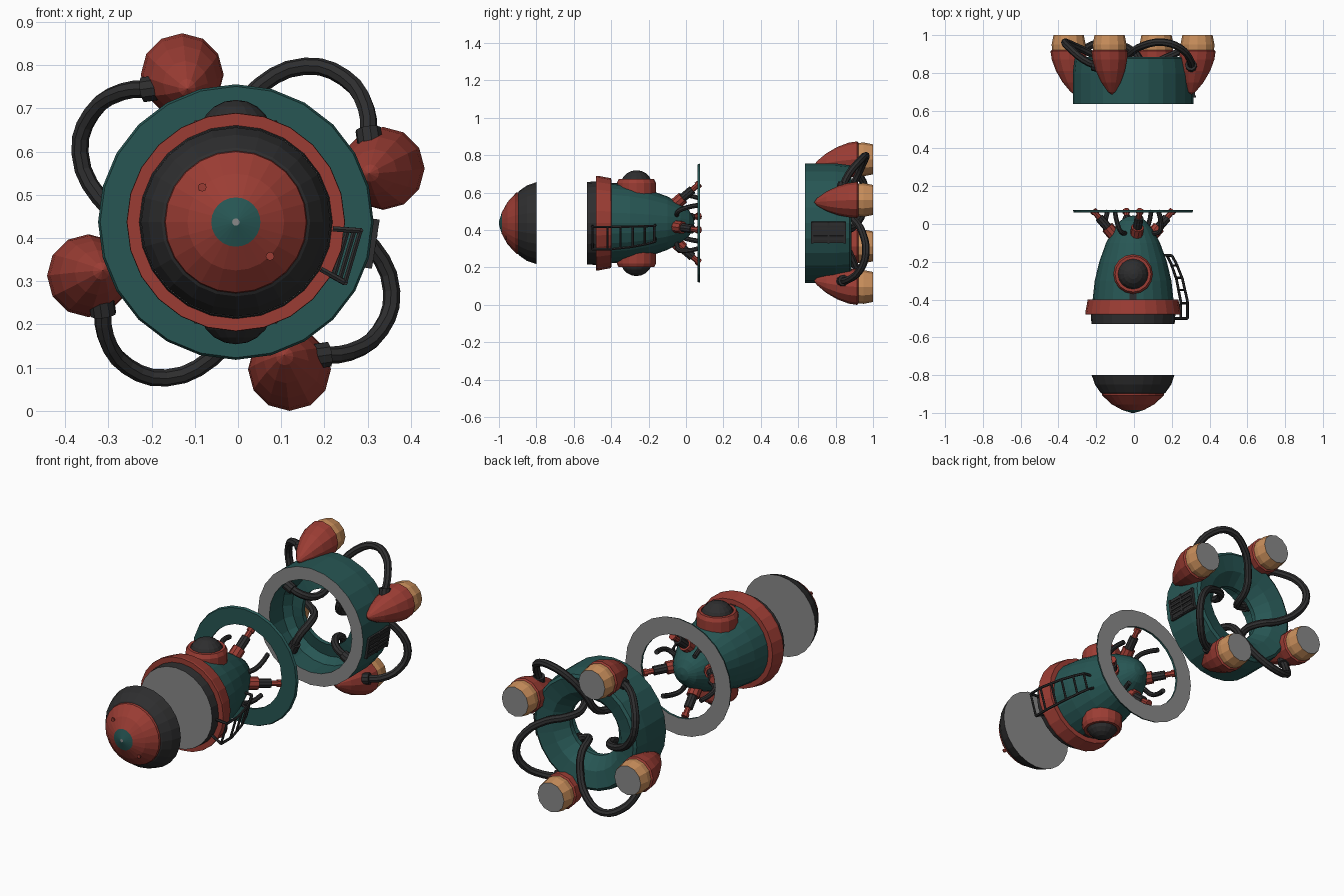
import bpy, bmesh, math
from mathutils import Vector, Matrix

if "Cube" in bpy.data.objects:
    bpy.data.objects.remove(bpy.data.objects["Cube"])

CX, CZ = -0.005, 0.437          # rocket axis runs along y


def mat(name, col):
    m = bpy.data.materials.new(name)
    m.diffuse_color = (*col, 1)
    m.use_nodes = True
    m.node_tree.nodes["Principled BSDF"].inputs["Base Color"].default_value = m.diffuse_color
    return m


TEAL, RED, DARK, GREY, TAN = range(5)
MATS = [mat("teal paint", (0.02, 0.093, 0.088)), mat("red paint", (0.33, 0.046, 0.034)),
        mat("dark rubber", (0.027, 0.027, 0.028)), mat("grey cut", (0.25, 0.25, 0.25)),
        mat("tan flame", (0.58, 0.27, 0.105))]


def P(r, deg, y):
    a = math.radians(deg)
    return Vector((CX + r * math.cos(a), y, CZ + r * math.sin(a)))


def finish(bm, name):
    bmesh.ops.remove_doubles(bm, verts=bm.verts, dist=1e-5)
    bmesh.ops.recalc_face_normals(bm, faces=bm.faces)
    me = bpy.data.meshes.new(name)
    bm.to_mesh(me)
    bm.free()
    for m in MATS:
        me.materials.append(m)
    ob = bpy.data.objects.new(name, me)
    bpy.context.collection.objects.link(ob)
    return ob


def lathe(name, prof, o=None, d=(0, 1, 0), n=24):
    """Spin (height, radius, colour of the band to the next point) round direction d."""
    o = P(0, 0, 0) if o is None else o
    q = Vector(d).to_track_quat('Z', 'Y')
    bm = bmesh.new()
    rings = []
    for h, r, _ in prof:
        rings.append([bm.verts.new(o + q @ Vector((r * math.cos(t), r * math.sin(t), h)))
                      for t in (2 * math.pi * i / n for i in range(n))])
    for k in range(len(prof) - 1):
        for i in range(n):
            j = (i + 1) % n
            f = bm.faces.new((rings[k][i], rings[k][j], rings[k + 1][j], rings[k + 1][i]))
            f.material_index = prof[k][2]
    return finish(bm, name)


def rod(name, a, b, r, m, n=8):
    L = (b - a).length
    return lathe(name, [(0, 0, m), (0, r, m), (L, r, m), (L, 0, m)], a, b - a, n)


def tube(name, pts, r, m, res=3):
    cu = bpy.data.curves.new(name, 'CURVE')
    cu.dimensions = '3D'
    cu.bevel_depth = r
    cu.bevel_resolution = 2
    cu.resolution_u = res
    cu.use_fill_caps = True
    sp = cu.splines.new('BEZIER')
    sp.bezier_points.add(len(pts) - 1)
    for bp, p in zip(sp.bezier_points, pts):
        bp.co = p
        bp.handle_left_type = bp.handle_right_type = 'AUTO'
    tmp = bpy.data.objects.new(name + "_path", cu)
    bpy.context.collection.objects.link(tmp)
    bpy.context.view_layer.update()
    me = bpy.data.meshes.new_from_object(tmp.evaluated_get(bpy.context.evaluated_depsgraph_get()))
    bpy.data.objects.remove(tmp)
    me.materials.clear()
    for mm in MATS:
        me.materials.append(mm)
    for p in me.polygons:
        p.material_index = m
        p.use_smooth = False
    ob = bpy.data.objects.new(name, me)
    bpy.context.collection.objects.link(ob)
    return ob


def box(name, r, deg, y, size, m):
    """Box on the hull; size is radial, along y, tangential."""
    bm = bmesh.new()
    M = (Matrix.Translation(P(r, deg, y)) @ Matrix.Rotation(-math.radians(deg), 4, 'Y')
         @ Matrix.Diagonal((*size, 1)))
    bmesh.ops.create_cube(bm, size=1, matrix=M)
    for f in bm.faces:
        f.material_index = m
    return finish(bm, name)


# Nose slice
lathe("nose_cone", [(-1.0, 0, GREY), (-1.0, .0085, TEAL), (-.985, .057, RED), (-.955, .112, RED),
                    (-.908, .163, RED), (-.897, .165, DARK), (-.893, .172, DARK),
                    (-.85, .202, DARK), (-.8, .219, GREY), (-.8, 0, GREY)])
for i, (r, a) in enumerate([(.112, 134), (.112, -45)]):
    p = P(r, a, -.96)
    rod("nose_rivet_%d" % i, p, p + Vector((0, -.006, 0)), .01, RED)

# Main hull slice
lathe("hull", [(-.53, 0, GREY), (-.53, .22, DARK), (-.478, .224, TEAL), (-.40, .214, TEAL),
               (-.3, .203, TEAL), (-.2, .179, TEAL), (-.1, .143, TEAL), (-.03, .105, TEAL),
               (.015, .07, TEAL), (.038, .035, TEAL), (.045, 0, TEAL)])
lathe("hull_band", [(-.48, .21, RED), (-.48, .252, RED), (-.47, .253, RED), (-.40, .24, RED),
                    (-.398, .2, RED)])

# Portholes above and below
for s, nm in ((1, "upper"), (-1, "lower")):
    o = P(0, 0, -.265)
    lathe(nm + "_porthole_ring", [(.15, .105, RED), (.215, .105, RED), (.235, .095, RED),
                                  (.235, .08, RED), (.2, .08, RED)], o, (0, 0, s), 16)
    dome = [(.2, .085, DARK)] + [(.2 + .083 * math.sin(t), .085 * math.cos(t), DARK)
                                 for t in (math.radians(18 * k) for k in range(1, 6))]
    lathe(nm + "_porthole_dome", dome, o, (0, 0, s), 16)
    box(nm + "_porthole_strap", .208, 90 * s, -.375, (.012, .06, .035), DARK)

# Cut mounting ring
lathe("mount_ring", [(.062, .225, TEAL), (.062, .314, TEAL), (.075, .319, GREY),
                     (.075, .225, TEAL), (.062, .225, TEAL)])

# Struts and short hoses between hull and ring
for k in range(4):
    a = -10 + 90 * k
    p, q = P(.105, a, -.055), P(.215, a, .072)
    rod("strut_base_%d" % k, p, p.lerp(q, .3), .034, RED, 10)
    rod("strut_body_%d" % k, p.lerp(q, .3), p.lerp(q, .7), .024, DARK, 10)
    rod("strut_piston_%d" % k, p.lerp(q, .7), p.lerp(q, .93), .015, RED, 8)
    rod("strut_foot_%d" % k, p.lerp(q, .9), q, .02, RED, 8)
    b = a + 32
    tube("hull_hose_%d" % k, [P(.115, b, -.05), P(.155, b + 3, -.04), P(.17, b + 8, .01),
                              P(.165, b + 14, .072)], .013, DARK)

# Ladder with two curved rails
path = [(.225, -.50), (.289, -.50), (.289, -.41), (.262, -.29), (.23, -.21), (.205, -.165), (.15, -.165)]
for nm, a in (("upper", -4), ("lower", -29)):
    for i in range(len(path) - 1):
        rod("ladder_%s_rail_%d" % (nm, i), P(path[i][0], a, path[i][1]),
            P(path[i + 1][0], a, path[i + 1][1]), .007, DARK, 6)
for i, (r, y) in enumerate([(.289, -.5), (.289, -.42), (.275, -.35), (.26, -.285), (.235, -.22), (.205, -.17)]):
    rod("ladder_rung_%d" % i, P(r, -4, y), P(r, -29, y), .006, DARK, 6)

# Rear engine housing
lathe("engine_housing", [(.635, .25, GREY), (.635, .319, TEAL), (.80, .319, TEAL), (.875, .31, TEAL),
                         (.885, .295, TEAL), (.865, .21, TEAL), (.80, .15, TEAL), (.775, .15, TEAL),
                         (.79, .22, TEAL), (.75, .25, TEAL), (.635, .25, TEAL)])

# Vent grille on the housing
box("vent_panel", .311, -9, .762, (.022, .18, .115), DARK)
for i in range(5):
    box("vent_slat_%d" % i, .324, -9 - 8 + 4 * i, .762, (.01, .165, .012), DARK)
for i in range(3):
    box("vent_bar_%d" % i, .322, -9, .675 + .087 * i, (.012, .012, .115), DARK)

# Boosters, flames and long hoses
for k in range(4):
    a = 20 + 90 * k
    o = P(.363, a, 0)
    inward = (P(0, 0, 0) - o).normalized()
    pod = lathe("booster_%d" % k, [(.685, 0, RED), (.70, .02, RED), (.75, .052, RED), (.81, .077, RED),
                                   (.87, .092, RED), (.915, .096, RED), (.922, .088, RED),
                                   (.91, 0, RED)], o, n=12)
    for v in pod.data.vertices:
        v.co += inward * .035 * max(0, (.915 - v.co.y) / .23) ** 1.5
    lathe("booster_flame_%d" % k, [(.90, .086, TAN), (.95, .09, TAN), (1.0, .08, GREY),
                                   (1.0, 0, GREY)], o, n=12)
    rod("hose_collar_%d" % k, P(.357, a + 9, .83), P(.374, a + 15, .842), .03, DARK, 10)
    tube("long_hose_%d" % k, [P(.36, a + 11, .832), P(.40, a + 21, .87), P(.418, a + 33, .93),
                              P(.395, a + 46, .962), P(.32, a + 60, .945), P(.22, a + 74, .90),
                              P(.135, a + 88, .85), P(.115, a + 100, .77), P(.16, a + 112, .71),
                              P(.235, a + 120, .70)], .02, DARK)
    rod("inner_collar_%d" % k, P(.205, a + 118, .70), P(.255, a + 121, .70), .028, DARK, 10)
